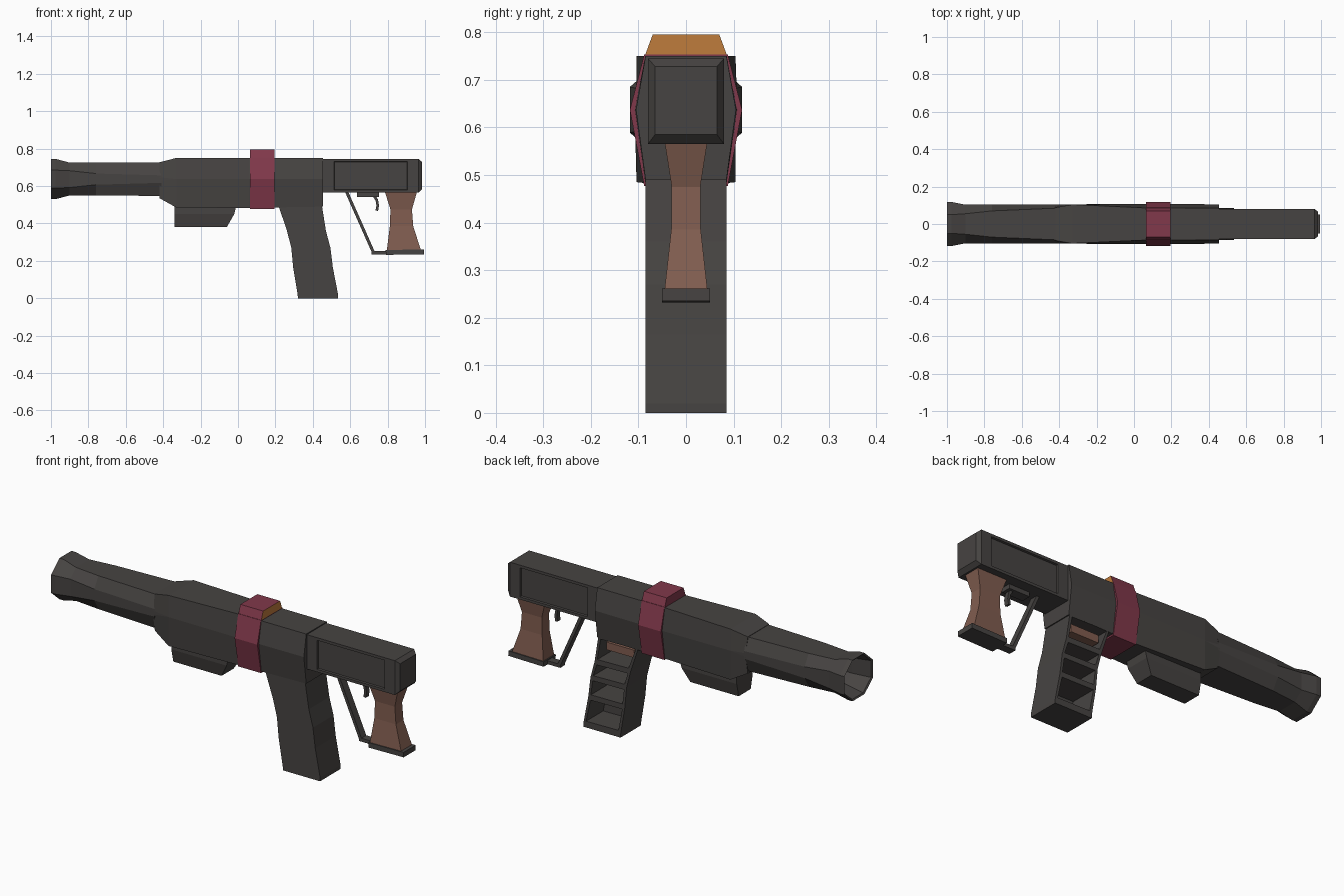
import bpy, bmesh
from mathutils import Vector

cube = bpy.data.objects.get("Cube")
if cube:
    bpy.data.objects.remove(cube)


def material(name, rgb):
    m = bpy.data.materials.new(name)
    m.use_nodes = True
    m.diffuse_color = (*rgb, 1)
    m.node_tree.nodes["Principled BSDF"].inputs["Base Color"].default_value = (*rgb, 1)
    return m


GREY = material("dark grey metal", (0.062, 0.057, 0.054))
BROWN = material("brown grip", (0.22, 0.11, 0.08))
RED = material("crimson band", (0.22, 0.04, 0.07))
ORANGE = material("orange lens", (0.52, 0.2, 0.045))


def finish(name, bm, *mats):
    bmesh.ops.remove_doubles(bm, verts=bm.verts, dist=0.0005)
    bmesh.ops.recalc_face_normals(bm, faces=bm.faces)
    mesh = bpy.data.meshes.new(name)
    bm.to_mesh(mesh)
    bm.free()
    for m in mats:
        mesh.materials.append(m)
    ob = bpy.data.objects.new(name, mesh)
    bpy.context.collection.objects.link(ob)
    return ob


def loft(rings):
    """Skin a list of equal-length point rings and cap both ends."""
    bm = bmesh.new()
    rows = [[bm.verts.new(p) for p in ring] for ring in rings]
    n = len(rows[0])
    for a, b in zip(rows, rows[1:]):
        for i in range(n):
            j = (i + 1) % n
            bm.faces.new((a[i], a[j], b[j], b[i]))
    bm.faces.new(rows[0])
    bm.faces.new(rows[-1])
    return bm


def rect_x(x, w, z0, z1):
    return [(x, -w, z0), (x, w, z0), (x, w, z1), (x, -w, z1)]


def rect_z(x0, x1, w, z):
    return [(x0, -w, z), (x1, -w, z), (x1, w, z), (x0, w, z)]


def box(name, x0, x1, y0, y1, z0, z1, mat):
    bm = loft([[(x, y, z) for x, y in ((x0, y0), (x1, y0), (x1, y1), (x0, y1))]
               for z in (z0, z1)])
    return finish(name, bm, mat)


def bar(name, path, width, thick, mat):
    """Rectangular bar following a path in the xz plane."""
    pts = [Vector((x, 0, z)) for x, z in path]
    rings = []
    for i, p in enumerate(pts):
        d = (pts[min(i + 1, len(pts) - 1)] - pts[max(i - 1, 0)]).normalized()
        n = Vector((-d.z, 0, d.x)) * thick / 2
        s = Vector((0, width / 2, 0))
        rings.append([p - n - s, p + n - s, p + n + s, p - n + s])
    return finish(name, loft(rings), mat)


def shell_ring(x, flat, side, low, high, shoulder):
    """Eight-point section: flat top and bottom, sides of height 2*shoulder."""
    mid = 0.637
    half = [(flat, high), (side, mid + shoulder), (side, mid - shoulder), (flat, low)]
    return [(x, y, z) for y, z in half] + [(x, -y, z) for y, z in reversed(half)]


# Barrel with hollow flared muzzle
barrel = [
    (-0.6, 0.035, 0.085, 0.565, 0.71, 0.035),
    (-0.9, 0.038, 0.09, 0.56, 0.715, 0.04),
    (-0.995, 0.045, 0.11, 0.537, 0.738, 0.044),
    (-1.0, 0.05, 0.118, 0.53, 0.745, 0.048),
    (-0.975, 0.05, 0.118, 0.53, 0.745, 0.048),
    (-0.9, 0.055, 0.103, 0.55, 0.725, 0.045),
    (-0.76, 0.07, 0.103, 0.55, 0.725, 0.03),
    (-0.41, 0.085, 0.105, 0.547, 0.725, 0.02),
]
finish("barrel", loft([shell_ring(*s) for s in barrel]), GREY)

# Main body, boxy at the nose and six-sided at the rear
body = [
    (-0.42, 0.088, 0.105, 0.535, 0.727, 0.01),
    (-0.33, 0.104, 0.105, 0.485, 0.75, 0),
    (0.06, 0.086, 0.108, 0.483, 0.75, 0),
    (0.455, 0.085, 0.105, 0.49, 0.75, 0),
]
finish("main_body", loft([shell_ring(*s) for s in body]), GREY)

# Band around the body and the sight block on top of it
finish("band", loft([shell_ring(x, 0.088, 0.118, 0.477, 0.753, 0)
                     for x in (0.063, 0.195)]), RED)
bm = loft([rect_z(0.063, 0.195, 0.086, 0.752), rect_z(0.063, 0.195, 0.07, 0.795)])
for f in bm.faces:
    f.normal_update()
    if abs(f.normal.x) > 0.9 and f.calc_center_median().x > 0.19:
        f.material_index = 1
finish("sight_block", bm, RED, ORANGE)

# Rear receiver with chamfered end and recessed side panels
bm = loft([rect_x(0.45, 0.08, 0.565, 0.745), rect_x(0.5, 0.08, 0.565, 0.745),
           rect_x(0.92, 0.08, 0.565, 0.745), rect_x(0.965, 0.08, 0.565, 0.745),
           rect_x(0.985, 0.065, 0.585, 0.728)])
bm.normal_update()
panels = [f for f in bm.faces
          if abs(f.normal.y) > 0.9 and 0.6 < f.calc_center_median().x < 0.8]
bmesh.ops.inset_individual(bm, faces=panels, thickness=0.02)
bmesh.ops.inset_individual(bm, faces=panels, thickness=0.003, depth=-0.01)
finish("receiver", bm, GREY)

# Curved magazine with four deep windows on its back side
spine = [(0.32, 0.535, 0), (0.318, 0.535, 0.075), (0.295, 0.507, 0.165),
         (0.285, 0.494, 0.27), (0.262, 0.47, 0.36), (0.215, 0.448, 0.5)]
bm = loft([rect_z(x0, x1, 0.085, z) for x0, x1, z in
           [spine[0], (0.319, 0.535, 0.02)] + spine[2:]])
bm.normal_update()
windows = [f for f in bm.faces if f.normal.y > 0.9 and f.calc_center_median().z > 0.05]
bmesh.ops.inset_individual(bm, faces=windows, thickness=0.02)
bmesh.ops.inset_individual(bm, faces=windows, thickness=0.001, depth=-0.14)
finish("magazine", bm, GREY)
box("top_round", 0.26, 0.42, -0.05, 0.06, 0.425, 0.465, BROWN)

# Fore grip block under the body
finish("fore_block", loft([rect_z(-0.34, -0.06, 0.05, 0.38),
                           rect_z(-0.34, -0.02, 0.066, 0.45),
                           rect_z(-0.34, -0.01, 0.066, 0.49)]), GREY)

# Pistol grip, waisted in both directions, with its base plate
grip = [(0.795, 0.98, 0.046, 0.25), (0.812, 0.937, 0.031, 0.385),
        (0.815, 0.93, 0.03, 0.475), (0.785, 0.957, 0.045, 0.57)]
finish("pistol_grip", loft([rect_z(*g) for g in grip]), BROWN)
bar("grip_base", [(0.79, 0.245), (0.995, 0.248)], 0.1, 0.026, GREY)

# Trigger guard, trigger and trigger mount
bar("guard_strut", [(0.578, 0.575), (0.725, 0.243)], 0.04, 0.016, GREY)
bar("guard_base", [(0.715, 0.244), (0.82, 0.244)], 0.04, 0.018, GREY)
box("trigger_mount", 0.635, 0.755, -0.025, 0.025, 0.542, 0.57, GREY)
bar("trigger", [(0.725, 0.55), (0.742, 0.525), (0.747, 0.495), (0.742, 0.468)],
    0.025, 0.014, GREY)
